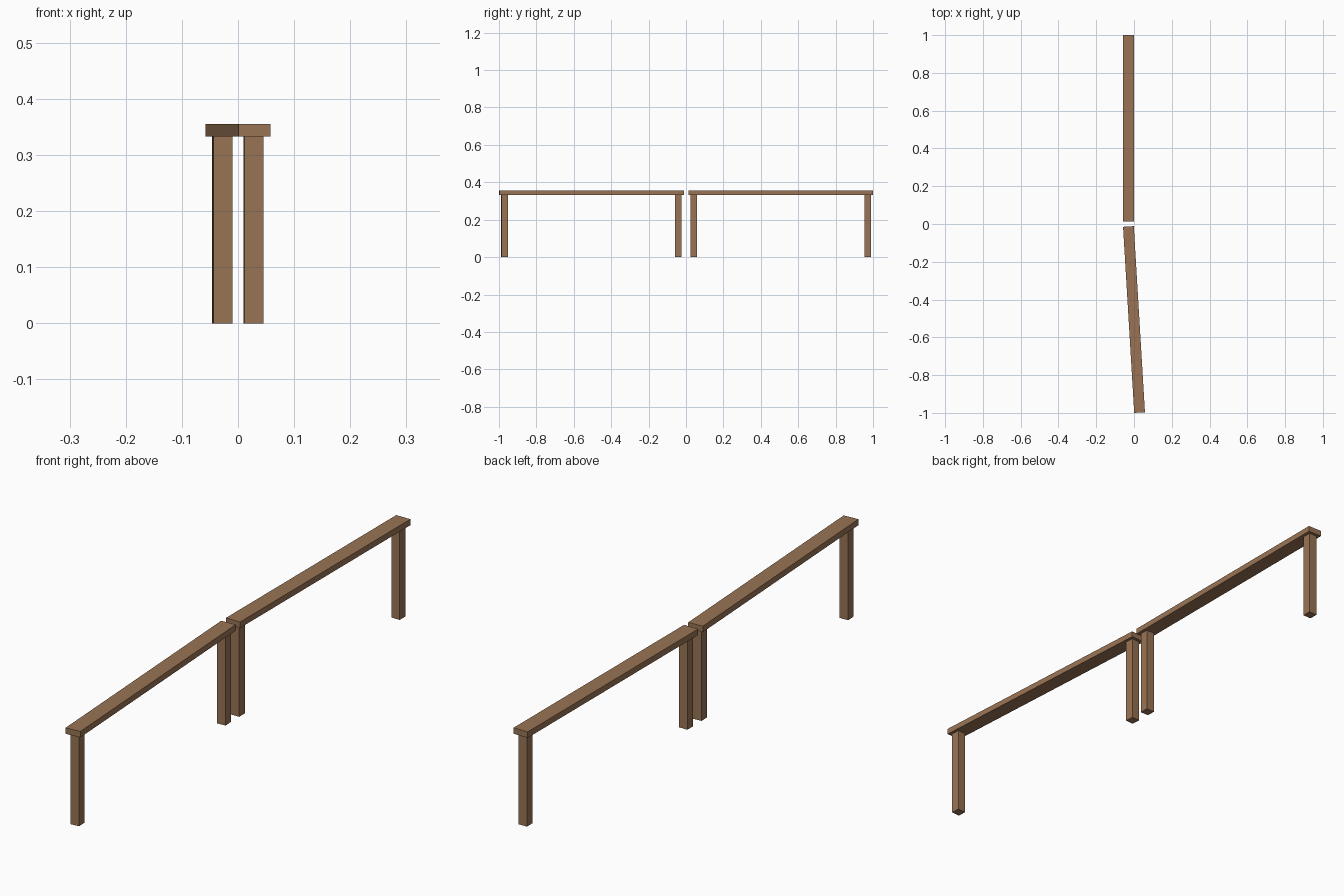
import bpy, math
from mathutils import Matrix, Vector

if "Cube" in bpy.data.objects:
    bpy.data.objects.remove(bpy.data.objects["Cube"])

wood = bpy.data.materials.new("brown_wood")
wood.diffuse_color = (0.32, 0.175, 0.089, 1)
wood.use_nodes = True
wood.node_tree.nodes["Principled BSDF"].inputs["Base Color"].default_value = wood.diffuse_color

LENGTH, WIDTH, LEG = 0.987, 0.057, 0.034
TOP, UNDER = 0.355, 0.333


def box(name, size, centre, placement):
    bpy.ops.mesh.primitive_cube_add(size=1)
    ob = bpy.context.object
    ob.name = name
    ob.data.transform(Matrix.Translation(Vector(centre)) @ Matrix.Diagonal((*size, 1)))
    ob.matrix_world = placement
    ob.data.materials.append(wood)


def bench(prefix, x, y, angle):
    place = Matrix.Translation((x, y, 0)) @ Matrix.Rotation(angle, 4, 'Z')
    # long plank
    box(prefix + "_plank", (WIDTH, LENGTH, TOP - UNDER), (0, 0, (TOP + UNDER) / 2), place)
    # one leg near each end
    for side, label in ((-1, "front"), (1, "back")):
        box(f"{prefix}_{label}_leg", (LEG, LEG, UNDER),
            (0, side * (LENGTH - WIDTH) / 2, UNDER / 2), place)


# straight rear bench and slightly turned front bench
bench("rear_bench", -0.0295, 0.5065, 0)
bench("front_bench", 0, -0.5057, math.radians(3.43))
